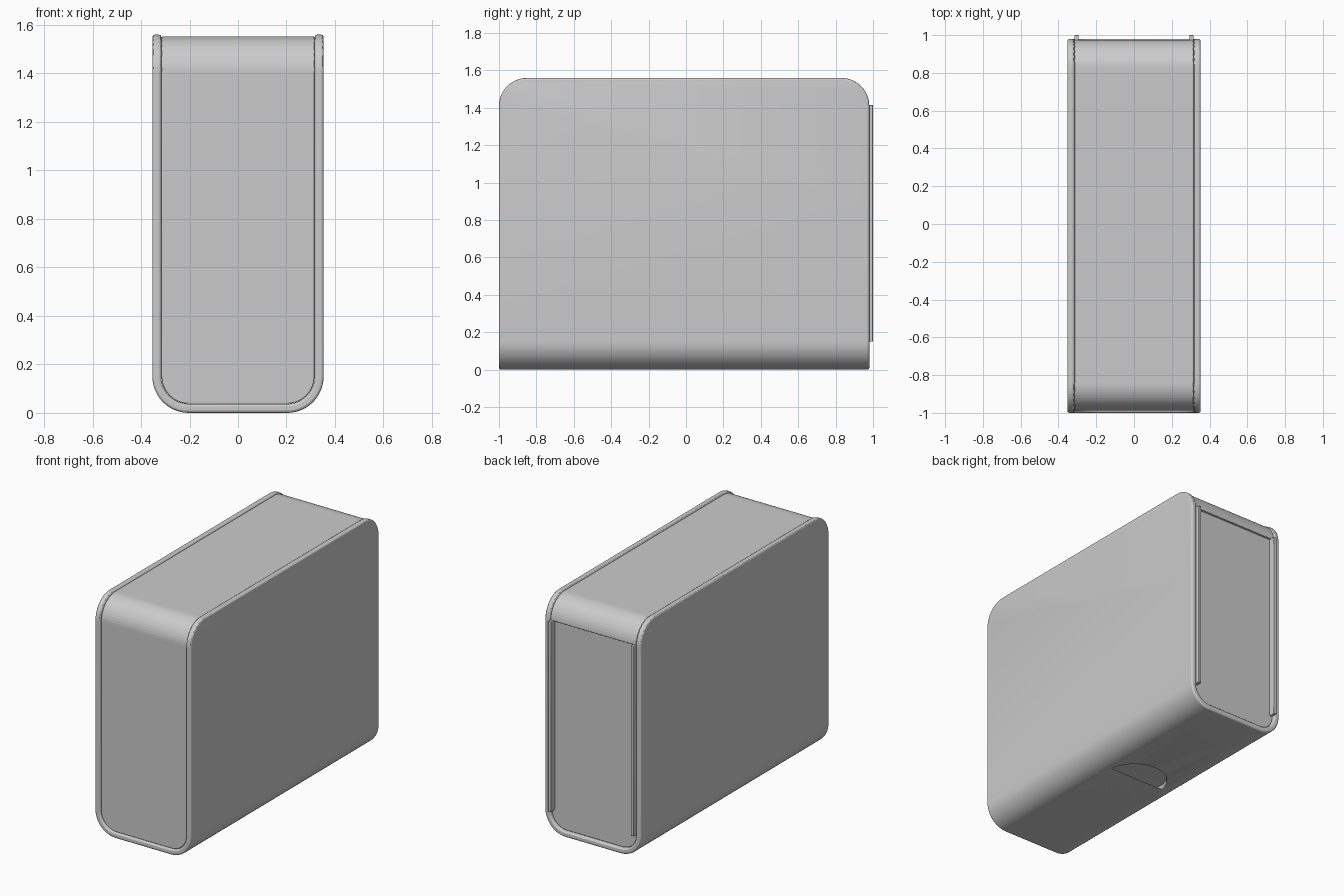
import bpy, bmesh, math

if "Cube" in bpy.data.objects:
    bpy.data.objects.remove(bpy.data.objects["Cube"])

Y0, Y1, TOP = -1.0, 0.98, 1.56


def arc(cx, cy, r, a0, a1, n=14):
    return [(cx + r * math.cos(math.radians(a0 + (a1 - a0) * i / n)),
             cy + r * math.sin(math.radians(a0 + (a1 - a0) * i / n))) for i in range(n + 1)]


def prism(name, pts, axis, lo, hi):
    """Extrude a closed profile along x (profile y,z) or y (profile x,z)."""
    bm = bmesh.new()
    place = (lambda p, t: (t, p[0], p[1])) if axis == 'x' else (lambda p, t: (p[0], t, p[1]))
    a = [bm.verts.new(place(p, lo)) for p in pts]
    b = [bm.verts.new(place(p, hi)) for p in pts]
    bm.faces.new(a)
    bm.faces.new(b[::-1])
    for i in range(len(pts)):
        j = (i + 1) % len(pts)
        bm.faces.new((a[i], b[i], b[j], a[j]))
    bmesh.ops.recalc_face_normals(bm, faces=bm.faces)
    me = bpy.data.meshes.new(name)
    bm.to_mesh(me)
    bm.free()
    ob = bpy.data.objects.new(name, me)
    bpy.context.collection.objects.link(ob)
    return ob


def boolean(ob, cutter, op):
    m = ob.modifiers.new(op, 'BOOLEAN')
    m.operation, m.object, m.solver = op, cutter, 'EXACT'
    cutter.hide_render = True
    cutter.hide_set(True)


def finish(ob, bevel):
    m = ob.modifiers.new('bevel', 'BEVEL')
    m.width, m.segments, m.limit_method = bevel, 3, 'ANGLE'
    m.angle_limit = math.radians(40)
    bpy.ops.object.select_all(action='DESELECT')
    ob.select_set(True)
    bpy.context.view_layer.objects.active = ob
    bpy.ops.object.shade_smooth_by_angle(angle=math.radians(35))


def u_path(half, base, r, top):
    return ([(-half, top)] + arc(-half + r, base + r, r, 180, 270)
            + arc(half - r, base + r, r, 270, 360) + [(half, top)])


def side_profile(y0, y1, top, r):
    return ([(y0, -0.2), (y1, -0.2)] + arc(y1 - r, top - r, r, 0, 90)
            + arc(y0 + r, top - r, r, 90, 180))


# Outer U-shaped sleeve with rounded upper corners
sleeve = prism('sleeve', u_path(0.353, 0, 0.15, 1.8) + u_path(0.316, 0.037, 0.113, 1.8)[::-1],
               'y', Y0, Y1)
boolean(sleeve, prism('sleeve_trim', side_profile(Y0, Y1, TOP, 0.15), 'x', -1, 1), 'INTERSECT')

# Round finger hole through the sleeve bottom
bpy.ops.mesh.primitive_cylinder_add(vertices=48, radius=0.2, depth=0.2, location=(0, 0, 0))
hole = bpy.context.object
hole.name = 'finger_hole_cutter'
boolean(sleeve, hole, 'DIFFERENCE')
finish(sleeve, 0.011)

# Inner block filling the sleeve, slightly inset
block = prism('inner_block', u_path(0.315, 0.038, 0.112, 1.8), 'y', -1.2, 1.2)
boolean(block, prism('block_trim', side_profile(Y0 + 0.012, Y1 - 0.006, TOP - 0.007, 0.145),
                     'x', -1, 1), 'INTERSECT')

# Recessed back panel
boolean(block, prism('back_recess_cutter', [(0.96, -0.1), (1.2, -0.1), (1.2, 1.41), (0.96, 1.41)],
                     'x', -1, 1), 'DIFFERENCE')
finish(block, 0.004)

# Pair of upright ridges at the back
for s, label in ((-1, 'left'), (1, 'right')):
    x = s * 0.304
    ridge = prism(label + '_back_ridge',
                  [(x - 0.011, 0.15), (x + 0.011, 0.15), (x + 0.011, 1.415), (x - 0.011, 1.415)],
                  'y', 0.94, 1.0)
    finish(ridge, 0.004)
